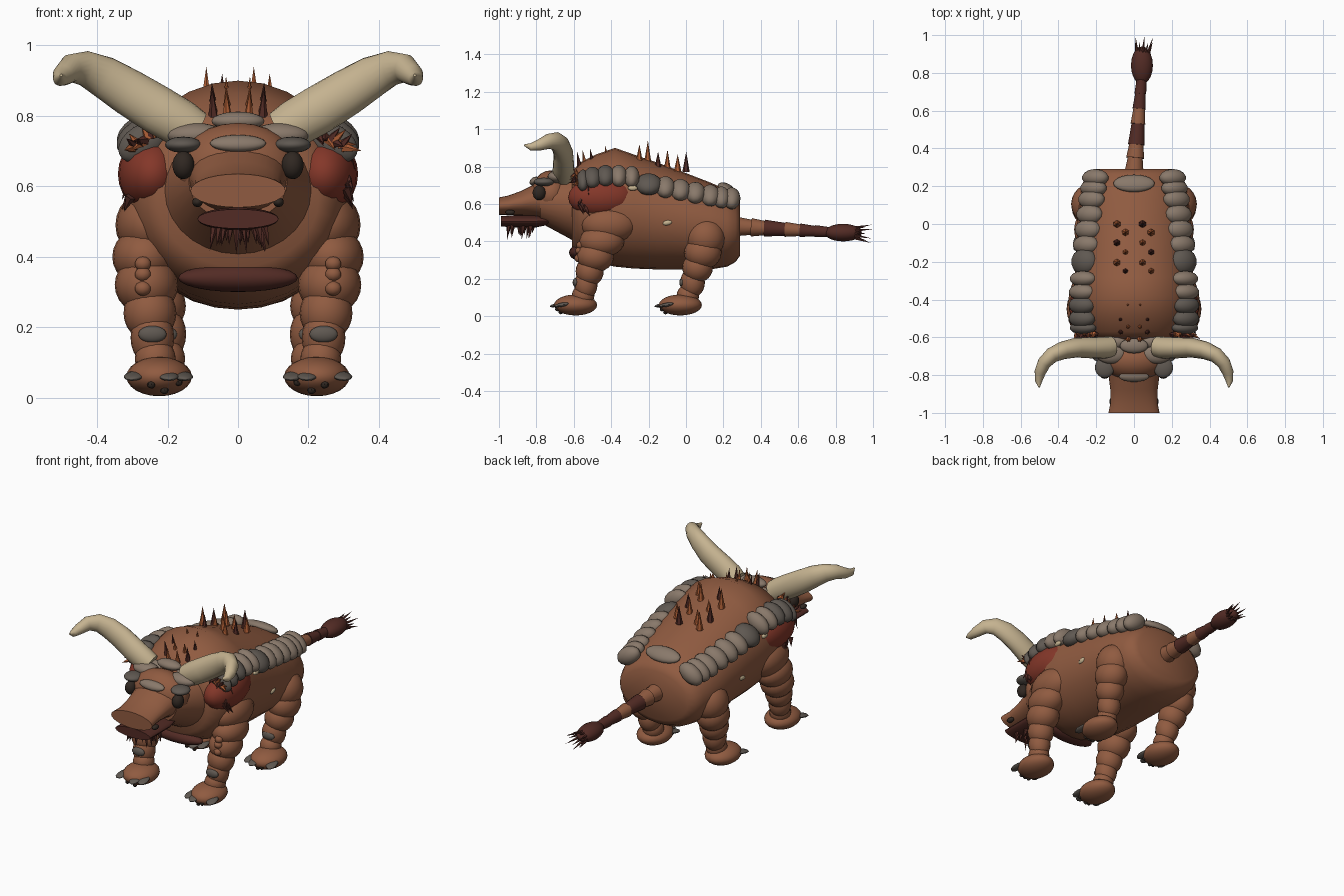
import bpy, bmesh, math, random
from mathutils import Vector, Matrix

random.seed(4)
if "Cube" in bpy.data.objects:
    bpy.data.objects.remove(bpy.data.objects["Cube"])


def material(name, r, g, b):
    m = bpy.data.materials.new(name)
    m.use_nodes = True
    m.diffuse_color = (r, g, b, 1)
    bsdf = m.node_tree.nodes["Principled BSDF"]
    bsdf.inputs["Base Color"].default_value = (r, g, b, 1)
    bsdf.inputs["Roughness"].default_value = 0.8
    return m


hide = material("brown_hide", .28, .105, .052)
maroon = material("dark_maroon", .085, .024, .018)
red = material("deep_red", .23, .038, .022)
orange = material("burnt_orange", .42, .11, .035)
stone = material("light_stone", .25, .19, .145)
slate = material("dark_stone", .115, .098, .083)
ivory = material("horn_ivory", .56, .45, .28)
black = material("eye_black", .03, .021, .016)

made = []


def finish(name, bm, mat):
    bmesh.ops.recalc_face_normals(bm, faces=bm.faces)
    mesh = bpy.data.meshes.new(name)
    bm.to_mesh(mesh)
    bm.free()
    mesh.materials.append(mat)
    ob = bpy.data.objects.new(name, mesh)
    bpy.context.collection.objects.link(ob)
    made.append(ob)
    return ob


def ball(name, loc, size, mat, tilt=(0, 0, 0), seg=20):
    bm = bmesh.new()
    bmesh.ops.create_uvsphere(bm, u_segments=seg, v_segments=seg // 2 + 2, radius=1)
    ob = finish(name, bm, mat)
    ob.location, ob.scale, ob.rotation_euler = loc, size, tilt
    return ob


def spike(name, base, direction, length, radius, mat, tip=0, sides=6):
    bm = bmesh.new()
    bmesh.ops.create_cone(bm, cap_ends=True, segments=sides, radius1=radius,
                          radius2=tip, depth=length)
    d = Vector(direction).normalized()
    turn = d.to_track_quat('Z', 'Y').to_matrix().to_4x4()
    bmesh.ops.transform(bm, verts=bm.verts, matrix=Matrix.Translation(
        Vector(base) + d * length / 2) @ turn)
    return finish(name, bm, mat)


def loft(name, rings, mat, axis=None, sides=28):
    """Skin elliptical rings given as (centre, half width, half height)."""
    bm = bmesh.new()
    loops = []
    for i, (c, w, h) in enumerate(rings):
        a, b = rings[max(i - 1, 0)][0], rings[min(i + 1, len(rings) - 1)][0]
        d = Vector(axis) if axis else (Vector(b) - Vector(a)).normalized()
        u = d.cross(Vector((0, 0, 1))).normalized()
        v = u.cross(d)
        loops.append([bm.verts.new(Vector(c) + u * w * math.cos(t) + v * h * math.sin(t))
                      for t in (k * math.tau / sides for k in range(sides))])
    for p, q in zip(loops, loops[1:]):
        for k in range(sides):
            n = (k + 1) % sides
            bm.faces.new((p[k], p[n], q[n], q[k]))
    bm.faces.new(loops[0])
    bm.faces.new(loops[-1])
    return finish(name, bm, mat)


def barrel(name, rows, mat):
    """Loft along y from rows of (y, low z, high z, half width)."""
    return loft(name, [((0, y, (lo + hi) / 2), w, (hi - lo) / 2)
                       for y, lo, hi, w in rows], mat, axis=(0, -1, 0))


# Torso, neck and head
barrel("torso", [(-.61, .37, .77, .23), (-.57, .32, .82, .28), (-.48, .285, .865, .31),
                 (-.38, .265, .9, .32), (-.28, .255, .865, .315), (-.15, .25, .82, .305),
                 (0, .25, .765, .3), (.13, .25, .715, .29), (.22, .265, .675, .27),
                 (.265, .29, .645, .25), (.29, .325, .61, .215)], hide)
barrel("neck", [(-.56, .38, .78, .23), (-.65, .43, .76, .19), (-.78, .5, .73, .14)], hide)
ball("cranium", (0, -.72, .655), (.17, .11, .125), hide)
barrel("snout", [(-.7, .5, .75, .15), (-.8, .53, .71, .135), (-.88, .54, .67, .125),
                 (-.95, .54, .645, .125), (-1, .54, .635, .135)], hide)
barrel("lower_jaw", [(-.73, .49, .53, .1), (-.8, .475, .54, .115),
                     (-.92, .475, .54, .115), (-.99, .48, .535, .115)], maroon)
ball("chest_band", (0, -.575, .34), (.17, .05, .04), maroon)
for i in range(24):
    x = random.uniform(-.075, .075)
    spike("beard_spike", (x, random.uniform(-.96, -.8), .49), (x * 1.2, -.05, -.4),
          random.uniform(.045, .085), .012, maroon, sides=5)

# Stones on the middle line
ball("forehead_stone", (0, -.808, .722), (.08, .03, .022), stone, (.5, 0, 0))
ball("crown_stone", (0, -.645, .785), (.075, .04, .027), stone)
ball("rump_stone", (0, .215, .68), (.11, .05, .03), stone, (-.5, 0, 0))

# Side stones: y, x, z, half length and shade of each
STONES = [(-.55, .27, .725, .035, slate), (-.5, .275, .74, .05, slate),
          (-.43, .275, .75, .05, slate), (-.36, .275, .75, .045, stone),
          (-.29, .27, .745, .042, stone), (-.2, .262, .705, .072, slate),
          (-.11, .253, .69, .052, stone), (-.03, .244, .675, .054, stone),
          (.05, .235, .66, .054, stone), (.13, .225, .645, .052, stone),
          (.19, .215, .635, .046, stone), (.245, .205, .63, .046, stone)]

# Legs as stacked lumps: centre, then half sizes
FRONT = [(.25, -.41, .49, .098, .15, .1), (.265, -.45, .4, .092, .12, .085),
         (.26, -.485, .32, .09, .1, .085), (.25, -.515, .24, .075, .075, .08),
         (.243, -.535, .17, .062, .062, .08), (.235, -.55, .11, .058, .06, .06)]
HIND = [(.235, .105, .42, .098, .105, .105), (.24, .09, .34, .09, .1, .09),
        (.228, .062, .26, .08, .082, .08), (.213, .035, .18, .066, .066, .08),
        (.208, .01, .11, .058, .06, .06)]

for s, side in ((1, "left"), (-1, "right")):
    for y, x, z, half, mat in STONES:
        ball(side + "_back_stone", (s * x, y, z), (.078, half, .05), mat,
             (0, s * .55, 0), 14)

    for part, lumps in (("front", FRONT), ("hind", HIND)):
        for x, y, z, a, b, c in lumps:
            ball(f"{side}_{part}_leg", (s * x, y, z), (a, b, c), hide)
        x, y = .224, lumps[-1][1] - .04
        ball(f"{side}_{part}_foot", (s * x, y, .06), (.093, .115, .056), hide)
        ball(f"{side}_{part}_shin_plate", (s * lumps[-2][0], lumps[-2][1] - .055, .18),
             (.04, .016, .024), slate)
        for dx, dy in ((-.066, -.07), (-.026, -.09), (.07, -.07)):
            ball(f"{side}_{part}_claw", (s * (x + dx), y + dy, .062),
                 (.03, .05, .011), slate, (.2, 0, s * dx * 3), 10)
        for dx, dy, z in ((-.055, -.08, .045), (-.015, -.08, .022), (.022, -.098, .038)):
            ball(f"{side}_{part}_toe_pad", (s * (x + dx), y + dy, z),
                 (.012, .012, .012), black, seg=8)
    for z, y in ((.38, -.565), (.35, -.57), (.31, -.575)):
        ball(side + "_knee_bump", (s * .27, y, z), (.024, .022, .021), hide, seg=10)

    # Horns: centre, half depth and half thickness
    path = [(.12, -.65, .755, .055, .06), (.16, -.655, .778, .058, .067),
            (.23, -.655, .818, .056, .069), (.31, -.655, .867, .052, .066),
            (.38, -.67, .91, .047, .06), (.435, -.695, .935, .041, .05),
            (.475, -.735, .935, .036, .04), (.497, -.785, .915, .03, .03),
            (.505, -.83, .905, .02, .02), (.502, -.865, .915, .004, .004)]
    loft(side + "_horn", [((s * x, y, z), w, h) for x, y, z, w, h in path], ivory, sides=20)

    # Face details
    ball(side + "_eye", (s * .155, -.785, .66), (.032, .035, .04), black, seg=14)
    ball(side + "_brow_stone", (s * .155, -.76, .718), (.052, .055, .023), slate)
    ball(side + "_temple_stone", (s * .12, -.69, .745), (.08, .05, .035), stone)
    ball(side + "_nostril", (s * .115, -.94, .555), (.016, .025, .014), black, seg=10)
    ball(side + "_cheek_stone", (s * .09, -.625, .74), (.06, .035, .035), stone)

    # Red shoulder patch with spikes around it
    ball(side + "_shoulder_patch", (s * .243, -.45, .635), (.098, .18, .108), red)
    for i in range(8):
        y, z = random.uniform(-.57, -.47), random.uniform(.57, .72)
        spike(side + "_shoulder_spike", (s * .305, y, z),
              (s * .3, random.uniform(-.4, .4), -.7), random.uniform(.05, .075),
              .015, maroon, sides=5)
    for i in range(14):
        t = i / 13
        spike(side + "_collar_spike", (s * (.2 + .1 * t), -.58, .765 - .055 * t),
              (s * random.uniform(0, .5), random.uniform(-.6, 0), random.uniform(-.3, .6)),
              random.uniform(.04, .06), .015, orange if i % 2 else maroon, sides=5)

    # Pale flecks on the flank
    ball(side + "_shoulder_fleck", (s * .318, -.285, .685), (.012, .026, .014), ivory, seg=10)
    ball(side + "_flank_fleck", (s * .297, -.1, .5), (.012, .027, .014), ivory,
         (.2, 0, 0), 10)

    # Rows of back spikes
    for i, (y, z, h) in enumerate(((-.25, .83, .1), (-.205, .83, .12), (-.15, .8, .09),
                                   (-.1, .79, .11), (-.045, .785, .09), (0, .78, .11))):
        x = .045 + .045 * ((i + (s > 0)) % 2)
        spike(side + "_back_spike", (s * x, y, z - .01), (0, .01, 1), h, .02,
              orange if (i + (s > 0)) % 3 else maroon)
    for i, y in enumerate((-.61, -.57, -.54, -.5, -.42)):
        x = .03 + .04 * (i % 2)
        spike(side + "_mane_spike", (s * x, y, .79 + .2 * (y + .61)), (s * .05, -.15, 1),
              .085, .015, maroon if i % 2 else orange)

# Tail: stepped segments, tuft and bristles
STEPS = [(.27, .052, hide), (.35, .049, hide), (.42, .045, maroon), (.53, .04, hide),
         (.61, .036, maroon), (.69, .032, maroon), (.79, .026, maroon)]
for (y, r, mat), (end, _, _) in zip(STEPS, STEPS[1:]):
    spike("tail_segment", (.04 * (y - .27) / .5, y, .48 - .06 * (y - .27)),
          (.08, 1, -.06), end - y + .01, r, mat, r * .75, 14)
ball("tail_tuft", (.042, .84, .447), (.058, .1, .047), maroon)
for i in range(12):
    a = i * math.tau / 12
    c, e = math.cos(a), math.sin(a)
    spike("tail_bristle", (.045 + .03 * c, .895, .445 + .025 * e),
          (.25 * c + .1, 1, .25 * e - .05), .07 + .03 * (i % 2), .01, maroon, sides=5)

bpy.ops.object.select_all(action='DESELECT')
for ob in made:
    ob.select_set(True)
bpy.context.view_layer.objects.active = made[0]
bpy.ops.object.shade_smooth_by_angle(angle=math.radians(40))
